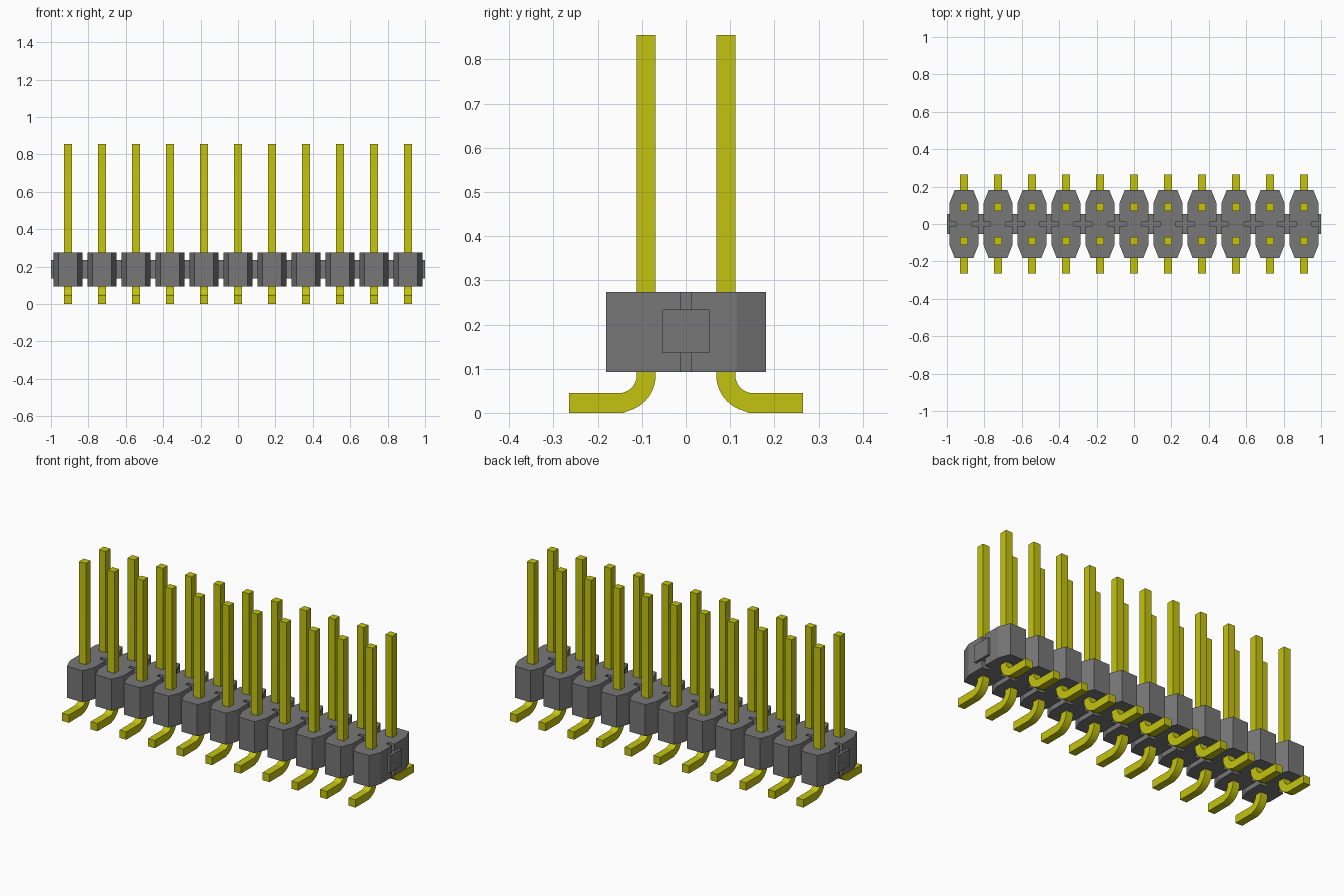
import bpy
import bmesh
import math
from mathutils import Vector

cube = bpy.data.objects.get("Cube")
if cube:
    bpy.data.objects.remove(cube, do_unlink=True)

COUNT = 11
PITCH = 2 / COUNT
ROW_Y = 0.09           # distance of each pin row from the centre line
PIN = 0.0215           # half thickness of a pin
BASE_Z, TOP_Z = 0.093, 0.274


def material(name, color):
    mat = bpy.data.materials.new(name)
    mat.use_nodes = True
    mat.diffuse_color = color
    bsdf = mat.node_tree.nodes["Principled BSDF"]
    bsdf.inputs["Base Color"].default_value = color
    bsdf.inputs["Roughness"].default_value = 0.6
    return mat


GREY = material("grey plastic", (0.185, 0.185, 0.185, 1))
YELLOW = material("yellow metal", (0.55, 0.55, 0.005, 1))


def extrude_profile(name, points, offset, mat):
    """Extrude a closed outline of 3D points along offset into a solid mesh."""
    bm = bmesh.new()
    face = bm.faces.new([bm.verts.new(p) for p in points])
    new = bmesh.ops.extrude_face_region(bm, geom=[face])["geom"]
    verts = [v for v in new if isinstance(v, bmesh.types.BMVert)]
    bmesh.ops.translate(bm, verts=verts, vec=Vector(offset))
    bmesh.ops.recalc_face_normals(bm, faces=bm.faces)
    mesh = bpy.data.meshes.new(name)
    bm.to_mesh(mesh)
    bm.free()
    mesh.materials.append(mat)
    return mesh


def place(name, mesh, x=0, turn=0):
    obj = bpy.data.objects.new(name, mesh)
    obj.location.x = x
    obj.rotation_euler.z = turn
    bpy.context.collection.objects.link(obj)
    return obj


# Housing block: eight-sided outline with a narrow slot in each side
quarter = [(0.039, 0.011), (0.0765, 0.011), (0.0765, 0.115), (0.05, 0.181)]
outline = (quarter + [(-x, y) for x, y in reversed(quarter)]
           + [(-x, -y) for x, y in quarter]
           + [(x, -y) for x, y in reversed(quarter)])
block = extrude_profile("housing_block", [(x, y, BASE_Z) for x, y in outline],
                        (0, 0, TOP_Z - BASE_Z), GREY)

# Pin: straight post with a rounded bend into an outward foot
STEPS = 12
CY, CZ = 0.153, 0.086  # centre of the bend


def bend(radius):
    angles = [math.pi + math.pi / 2 * i / STEPS for i in range(STEPS + 1)]
    return [(CY + radius * math.cos(a), CZ + radius * math.sin(a)) for a in angles]


inner, outer = ROW_Y + PIN, ROW_Y - PIN
side = ([(outer, 0.855)] + bend(CY - outer) + [(0.265, 0), (0.265, 0.0445)]
        + list(reversed(bend(CY - inner))) + [(inner, 0.855)])
# Rest the underside of the foot on the ground
low = min(z for y, z in side)
side = [(y, 0 if z < 0.003 else z - min(low, 0)) for y, z in side]
pin = extrude_profile("pin", [(-PIN, y, z) for y, z in side], (2 * PIN, 0, 0), YELLOW)

# Connecting bar through every block
bar = extrude_profile("connecting_bar",
                      [(-1, -0.053, 0.135), (-1, 0.053, 0.135),
                       (-1, 0.053, 0.234), (-1, -0.053, 0.234)], (2, 0, 0), GREY)
place("connecting_bar", bar)

# Repeat blocks and both pin rows
pins = []
for i in range(COUNT):
    x = (i - (COUNT - 1) / 2) * PITCH
    place(f"housing_block_{i + 1}", block, x)
    pins.append(place(f"back_pin_{i + 1}", pin, x))
    pins.append(place(f"front_pin_{i + 1}", pin, x, math.pi))

# Smooth only the rounded bends
bpy.ops.object.select_all(action='DESELECT')
pins[0].select_set(True)
bpy.context.view_layer.objects.active = pins[0]
bpy.ops.object.shade_smooth_by_angle(angle=math.radians(30))
